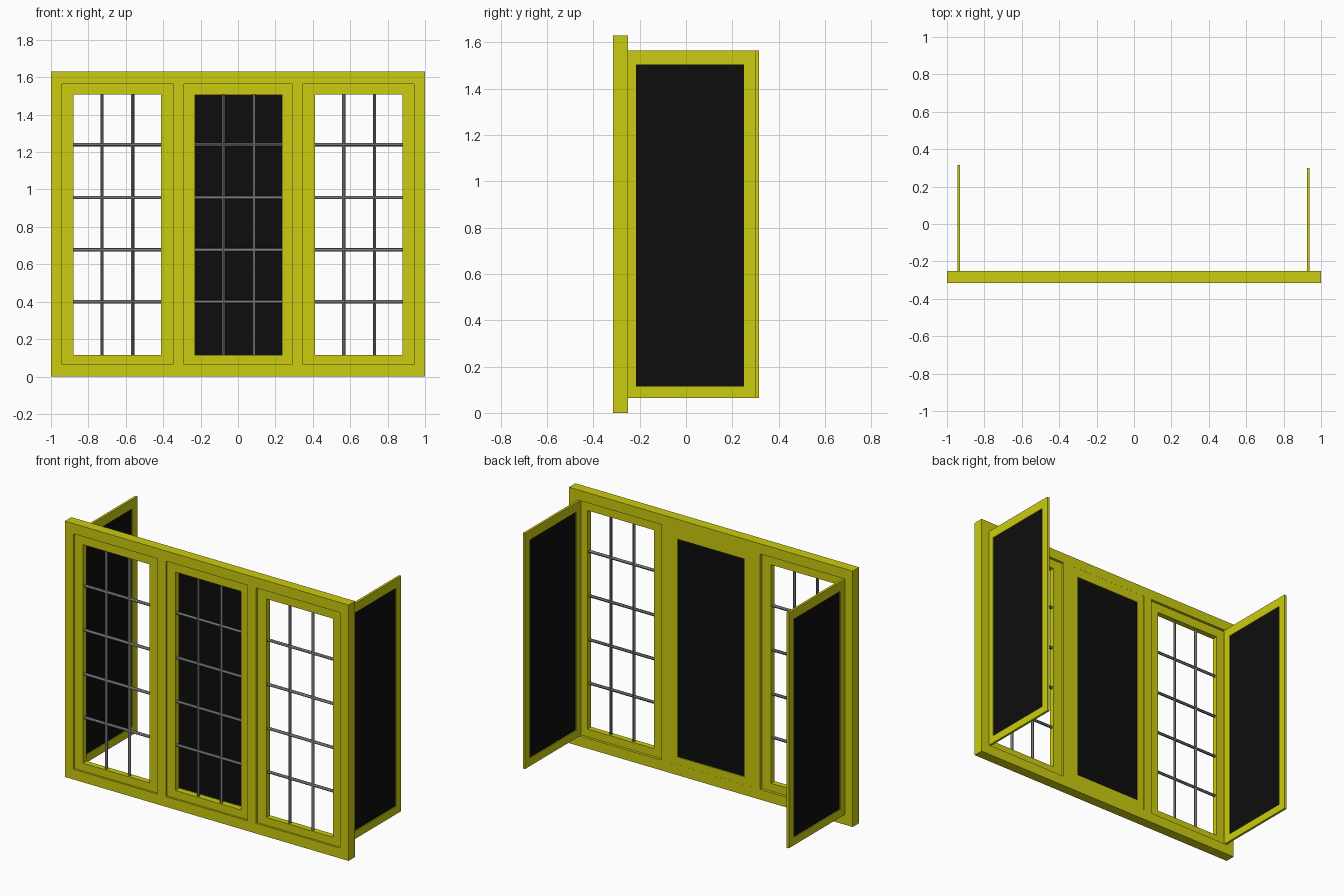
import bpy, bmesh, math
from mathutils import Matrix, Vector

if "Cube" in bpy.data.objects:
    bpy.data.objects.remove(bpy.data.objects["Cube"])


def material(name, rgb):
    m = bpy.data.materials.new(name)
    m.diffuse_color = (*rgb, 1)
    m.use_nodes = True
    m.node_tree.nodes["Principled BSDF"].inputs["Base Color"].default_value = m.diffuse_color
    return m


YELLOW = material("yellow_paint", (0.60, 0.60, 0.005))
BLACK = material("black_mesh", (0.004, 0.004, 0.004))
GREY = material("grey_metal", (0.19, 0.19, 0.19))


def finish(bm, name, mat):
    bmesh.ops.recalc_face_normals(bm, faces=bm.faces)
    me = bpy.data.meshes.new(name)
    bm.to_mesh(me)
    bm.free()
    me.materials.append(mat)
    ob = bpy.data.objects.new(name, me)
    bpy.context.collection.objects.link(ob)
    return ob


def pierced_panel(name, xs, zs, holes, y0, y1, mat, xf=Matrix()):
    """Flat panel on an x/z grid, leaving out the hole cells, extruded from y0 to y1."""
    bm = bmesh.new()
    v = {(i, j): bm.verts.new((x, y0, z)) for i, x in enumerate(xs) for j, z in enumerate(zs)}
    for i in range(len(xs) - 1):
        for j in range(len(zs) - 1):
            if (i, j) not in holes:
                bm.faces.new((v[i, j], v[i + 1, j], v[i + 1, j + 1], v[i, j + 1]))
    r = bmesh.ops.extrude_face_region(bm, geom=bm.faces[:], use_keep_orig=True)
    moved = [g for g in r["geom"] if isinstance(g, bmesh.types.BMVert)]
    bmesh.ops.translate(bm, verts=moved, vec=(0, y1 - y0, 0))
    bm.transform(xf)
    return finish(bm, name, mat)


def rods(name, ends, radius):
    """Round bars between pairs of points."""
    bm = bmesh.new()
    for a, b in ends:
        a, b = Vector(a), Vector(b)
        d = b - a
        m = Matrix.Translation((a + b) / 2) @ d.to_track_quat('Z', 'Y').to_matrix().to_4x4()
        bmesh.ops.create_cone(bm, cap_ends=True, segments=12, radius1=radius,
                              radius2=radius, depth=d.length, matrix=m)
    ob = finish(bm, name, GREY)
    bpy.context.view_layer.objects.active = ob
    ob.select_set(True)
    bpy.ops.object.shade_smooth_by_angle()
    ob.select_set(False)


Z0, Z1 = 0.065, 1.565          # openings in the outer frame
G0, G1 = 0.115, 1.507          # clear area inside each sash
BARS_Z = (0.40, 0.677, 0.957, 1.24)

# outer frame with three openings
pierced_panel("outer_frame", (-1, -0.94, -0.348, -0.288, 0.288, 0.348, 0.94, 1),
              (0, Z0, Z1, 1.63), {(1, 1), (3, 1), (5, 1)}, -0.315, -0.25, YELLOW)

# fixed sash and metal bars in each opening
for side, x0, x1, g0, g1 in (("left", -0.94, -0.348, -0.88, -0.413),
                             ("middle", -0.288, 0.288, -0.23, 0.235),
                             ("right", 0.348, 0.94, 0.413, 0.88)):
    pierced_panel(side + "_sash", (x0, g0, g1, x1), (Z0, G0, G1, Z1), {(1, 1)},
                  -0.303, -0.267, YELLOW)
    ym = -0.286
    ends = [((g0 - 0.005, ym, z), (g1 + 0.005, ym, z)) for z in BARS_Z]
    for k in (1, 2):
        x = g0 + (g1 - g0) * (0.327 if k == 1 else 0.678)
        ends.append(((x, ym, G0 - 0.005), (x, ym, G1 + 0.005)))
    rods(side + "_window_bars", ends, 0.009)


# insect screens: closed in the middle, swung open at the sides
def screen(side, width, xf):
    b = 0.05
    pierced_panel(side + "_screen_frame", (0, b, width - b, width), (Z0, G0, G1 - 0.002, Z1),
                  {(1, 1)}, -0.0075, 0.0075, YELLOW, xf)
    pierced_panel(side + "_screen_mesh", (b - 0.005, width - b + 0.005),
                  (G0 - 0.005, G1 + 0.003), (), -0.002, 0.002, BLACK, xf)


quarter = Matrix.Rotation(math.pi / 2, 4, 'Z')
screen("middle", 0.574, Matrix.Translation((-0.287, -0.258, 0)))
screen("left", 0.57, Matrix.Translation((-0.9375, -0.255, 0)) @ quarter)
screen("right", 0.565, Matrix.Translation((0.9315, -0.265, 0)) @ quarter)
